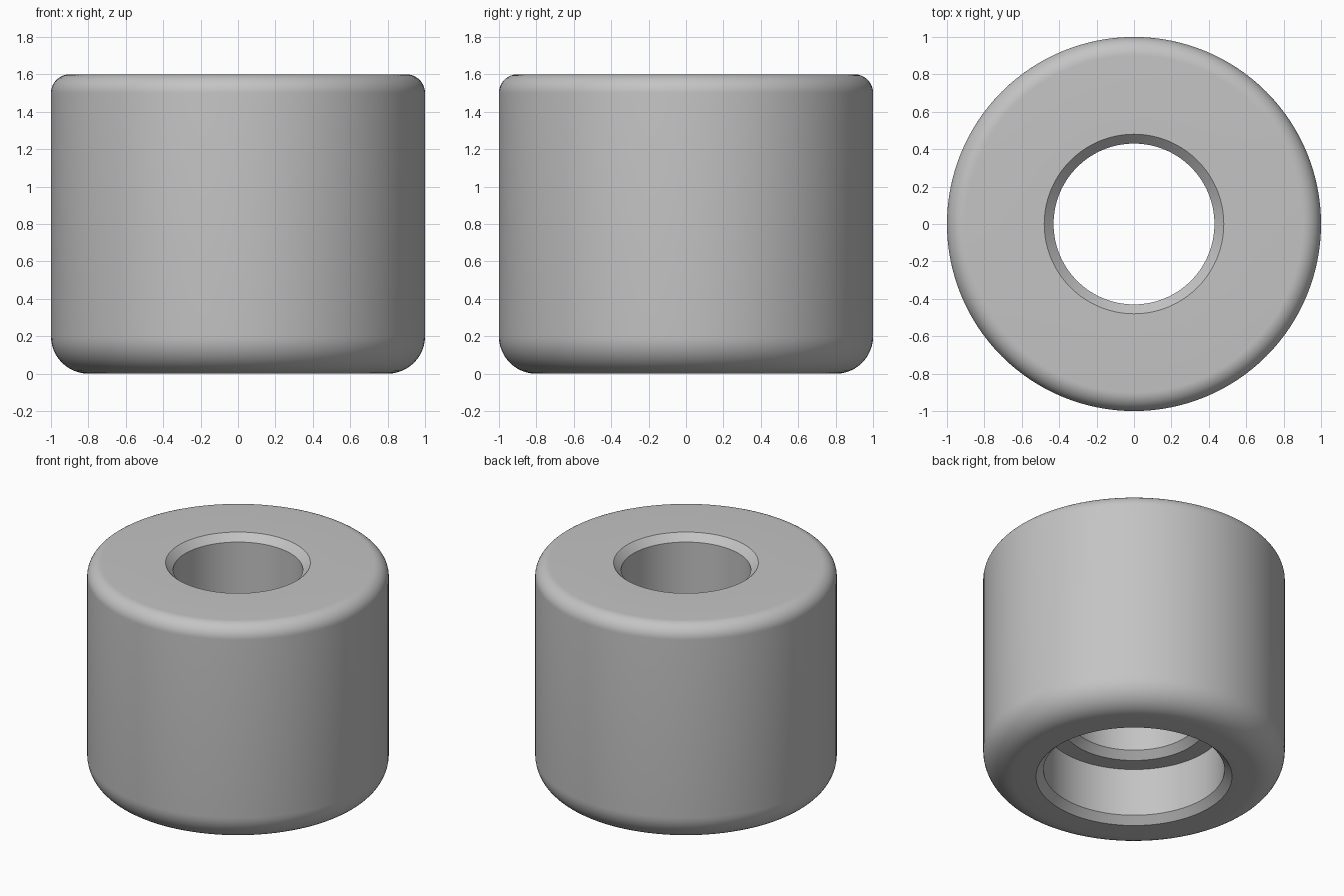
import bpy, bmesh, math
from mathutils import Vector

cube = bpy.data.objects.get("Cube")
if cube:
    bpy.data.objects.remove(cube, do_unlink=True)

# Overall sizes
HEIGHT, RADIUS = 1.6, 1.0
BOTTOM_ROUND, TOP_ROUND = 0.2, 0.1
BORE, COUNTERBORE, LEDGE, CHAMFER = 0.43, 0.6, 0.4, 0.05
SEGMENTS = 128


def fillet(cx, cz, r, start, steps=12):
    """Quarter round in the xz plane, turning up from the start angle."""
    angles = [math.radians(start + 90 * i / steps) for i in range(steps + 1)]
    return [(cx + r * math.cos(a), cz + r * math.sin(a)) for a in angles]


# Flat grey material
grey = bpy.data.materials.new("grey")
grey.use_nodes = True
colour = (0.55, 0.55, 0.55, 1)
grey.diffuse_color = colour
grey.node_tree.nodes["Principled BSDF"].inputs["Base Color"].default_value = colour

# Closed section: rounded outside, chamfered bore, stepped counterbore
profile = fillet(RADIUS - BOTTOM_ROUND, BOTTOM_ROUND, BOTTOM_ROUND, -90)
profile += fillet(RADIUS - TOP_ROUND, HEIGHT - TOP_ROUND, TOP_ROUND, 0)
profile += [
    (BORE + CHAMFER, HEIGHT),
    (BORE, HEIGHT - CHAMFER),
    (BORE, LEDGE + CHAMFER),
    (BORE + CHAMFER, LEDGE),
    (COUNTERBORE, LEDGE),
    (COUNTERBORE, CHAMFER),
    (COUNTERBORE + CHAMFER, 0),
]

# Spin the section around the upright axis
bm = bmesh.new()
verts = [bm.verts.new((x, 0, z)) for x, z in profile]
edges = [bm.edges.new((v, verts[(i + 1) % len(verts)])) for i, v in enumerate(verts)]
bmesh.ops.spin(bm, geom=verts + edges, cent=Vector(), axis=Vector((0, 0, 1)),
               angle=math.tau, steps=SEGMENTS, use_merge=True)
bmesh.ops.remove_doubles(bm, verts=bm.verts, dist=0.0001)
bmesh.ops.recalc_face_normals(bm, faces=bm.faces)

mesh = bpy.data.meshes.new("bushing")
bm.to_mesh(mesh)
bm.free()
mesh.materials.append(grey)
bushing = bpy.data.objects.new("bushing", mesh)
bpy.context.collection.objects.link(bushing)

# Smooth rounds, crisp chamfers
bpy.ops.object.select_all(action="DESELECT")
bushing.select_set(True)
bpy.context.view_layer.objects.active = bushing
bpy.ops.object.shade_smooth_by_angle(angle=math.radians(30))
